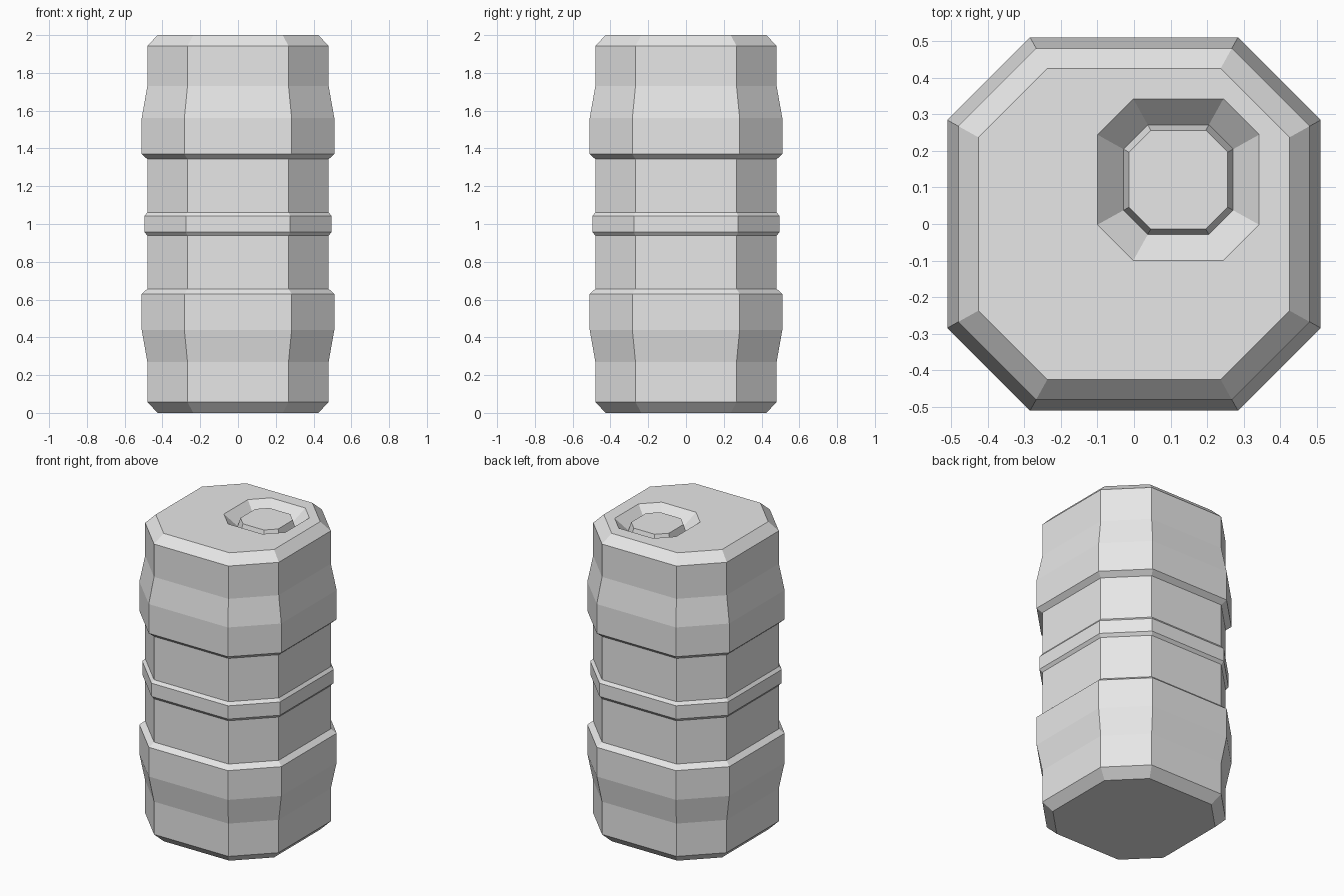
import bpy
import bmesh

default = bpy.data.objects.get("Cube")
if default:
    bpy.data.objects.remove(default, do_unlink=True)

CORNER = 0.557  # half length of a straight side relative to the half width

grey = bpy.data.materials.new("light_grey")
grey.use_nodes = True
grey.diffuse_color = (0.8, 0.8, 0.8, 1)
grey.node_tree.nodes["Principled BSDF"].inputs["Base Color"].default_value = (0.8, 0.8, 0.8, 1)


def ring(bm, half, z, centre):
    """Square outline with wide cut corners, counter-clockwise."""
    c = half * CORNER
    quarter = [(half, -c), (half, c)]
    points = []
    for _ in range(4):
        points += quarter
        quarter = [(-y, x) for x, y in quarter]
    return [bm.verts.new((centre + x, centre + y, z)) for x, y in points]


def loft(name, sections, close_bottom=True):
    """Skin a stack of (half width, height, centre) sections and cap it."""
    bm = bmesh.new()
    rings = [ring(bm, *s) for s in sections]
    for low, high in zip(rings, rings[1:]):
        for i in range(8):
            j = (i + 1) % 8
            bm.faces.new((low[i], low[j], high[j], high[i]))
    if close_bottom:
        bm.faces.new(rings[0][::-1])
    bm.faces.new(rings[-1])
    mesh = bpy.data.meshes.new(name)
    bm.to_mesh(mesh)
    bm.free()
    mesh.materials.append(grey)
    obj = bpy.data.objects.new(name, mesh)
    bpy.context.collection.objects.link(obj)
    return obj


# Barrel: the lower half profile, mirrored about mid height
lower = [(0.425, 0), (0.48, 0.057), (0.48, 0.27), (0.51, 0.44), (0.51, 0.63),
         (0.48, 0.657), (0.48, 0.938), (0.495, 0.957)]
profile = lower + [(half, 2 - z) for half, z in reversed(lower)]
body = [(half, z, 0) for half, z in profile]

# Tapered filler recess sunk into the lid, off to one corner
PORT = 0.121
FLOOR = 1.925
recess = [(0.221, 2, PORT), (0.15, FLOOR, PORT)]
loft("barrel", body + recess)

# Filler plug standing in the recess
loft("filler_plug", [(0.15, FLOOR, PORT), (0.135, 1.98, PORT)], close_bottom=False)
